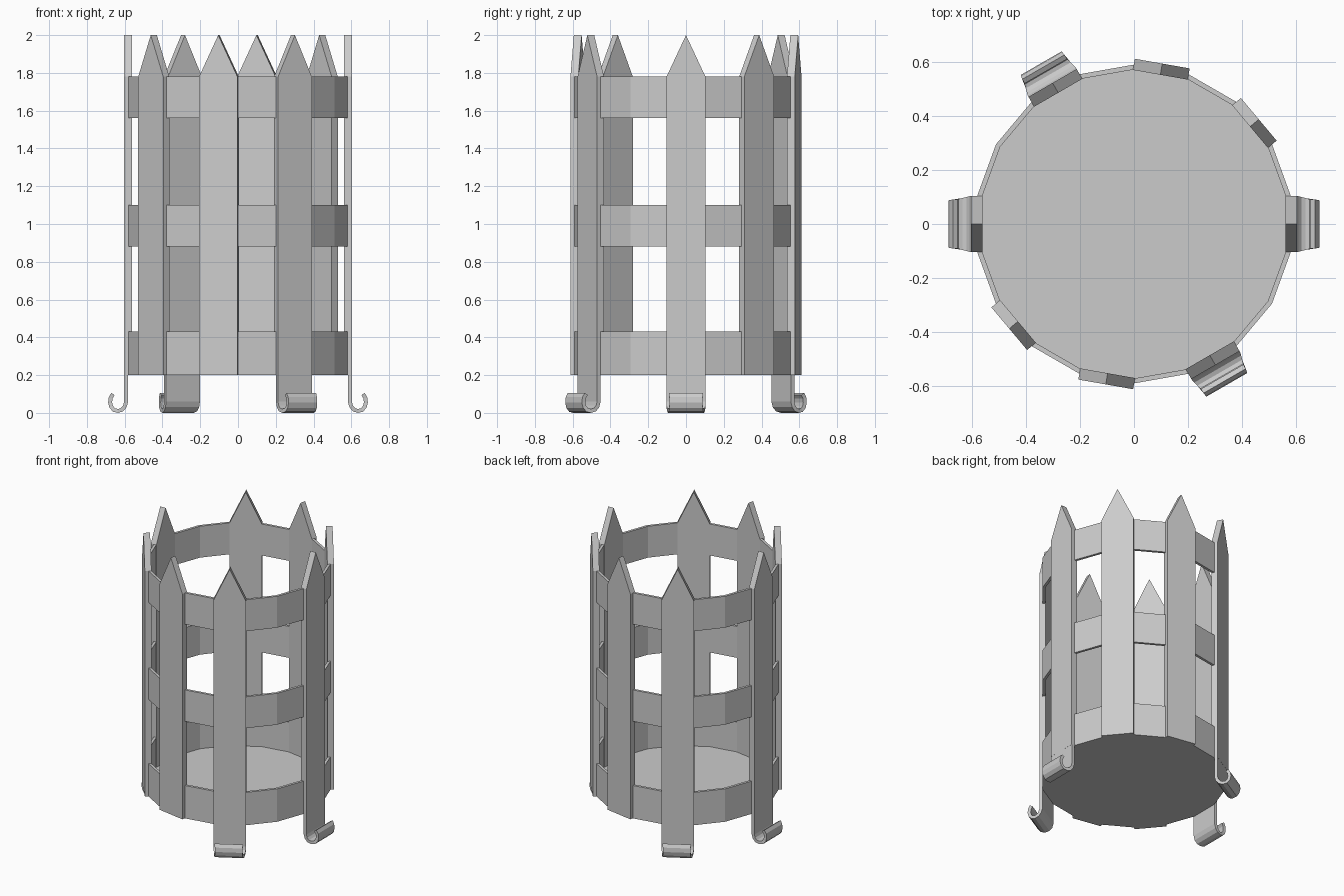
import bpy, bmesh, math
from mathutils import Matrix, Vector

if "Cube" in bpy.data.objects:
    bpy.data.objects.remove(bpy.data.objects["Cube"])

SIDES = 18
HALF = 0.103                 # half width of a plank
C = math.cos(math.pi / SIDES)
R_OUT, R_IN = 0.59, 0.572    # corner radii of the hoops


def finish(name, bm, angle=0.0):
    bmesh.ops.recalc_face_normals(bm, faces=bm.faces)
    me = bpy.data.meshes.new(name)
    bm.to_mesh(me)
    bm.free()
    ob = bpy.data.objects.new(name, me)
    ob.rotation_euler.z = math.radians(angle)
    bpy.context.collection.objects.link(ob)
    return ob


def polygon(bm, r, z):
    step = 2 * math.pi / SIDES
    return [bm.verts.new((r * math.cos((i + .5) * step), r * math.sin((i + .5) * step), z))
            for i in range(SIDES)]


def bridge(bm, a, b):
    n = len(a)
    for i in range(n):
        bm.faces.new((a[i], a[(i + 1) % n], b[(i + 1) % n], b[i]))


def hoop(name, z0, z1):
    bm = bmesh.new()
    loops = [polygon(bm, r, z) for r, z in ((R_OUT, z0), (R_OUT, z1), (R_IN, z1), (R_IN, z0))]
    for i in range(4):
        bridge(bm, loops[i], loops[(i + 1) % 4])
    finish(name, bm)


def picket(name, angle):
    # pointed plank, facing +x before rotation
    outline = [(-HALF, .2), (HALF, .2), (HALF, 1.78), (0, 2), (-HALF, 1.78)]
    bm = bmesh.new()
    inner, outer = ([bm.verts.new((x, y, z)) for y, z in outline] for x in (.561, .603))
    bm.faces.new(inner)
    bm.faces.new(outer)
    bridge(bm, inner, outer)
    finish(name, bm, angle)


def hook_foot(name, angle):
    # J-shaped strip: centre line (radius, height), thickened and given width
    path = [Vector(p) for p in ((.592, .21), (.592, .06), (.599, .035), (.614, .017), (.635, .01),
                                (.656, .015), (.671, .032), (.677, .055), (.674, .08), (.662, .1))]
    bm = bmesh.new()
    sections = []
    for i, p in enumerate(path):
        t = (path[min(i + 1, len(path) - 1)] - path[max(i - 1, 0)]).normalized()
        n = Vector((-t.y, t.x)) * .0105
        w = HALF - max(0, p.x - .6) * .2      # tapers toward the tip
        a, b = p - n, p + n
        sections.append([bm.verts.new((q.x, s * w, max(q.y, 0)))
                         for q, s in ((a, -1), (a, 1), (b, 1), (b, -1))])
    for s0, s1 in zip(sections, sections[1:]):
        bridge(bm, s0, s1)
    bm.faces.new(sections[0])
    bm.faces.new(sections[-1])
    finish(name, bm, angle)


# Three hoops
for name, z0, z1 in (("lower_hoop", .2, .43), ("middle_hoop", .88, 1.1), ("upper_hoop", 1.56, 1.78)):
    hoop(name, z0, z1)

# Thin floor plate
bm = bmesh.new()
low, high = polygon(bm, R_IN + .004, .2), polygon(bm, R_IN + .004, .22)
bm.faces.new(low)
bm.faces.new(high)
bridge(bm, low, high)
finish("floor", bm)

# Pickets around the rim, some ending in hooked feet
for a in (0, 40, 80, 120, 180, 220, 260, 300):
    picket(f"picket_{a}", a)
for a in (0, 120, 180, 300):
    hook_foot(f"hook_foot_{a}", a)
